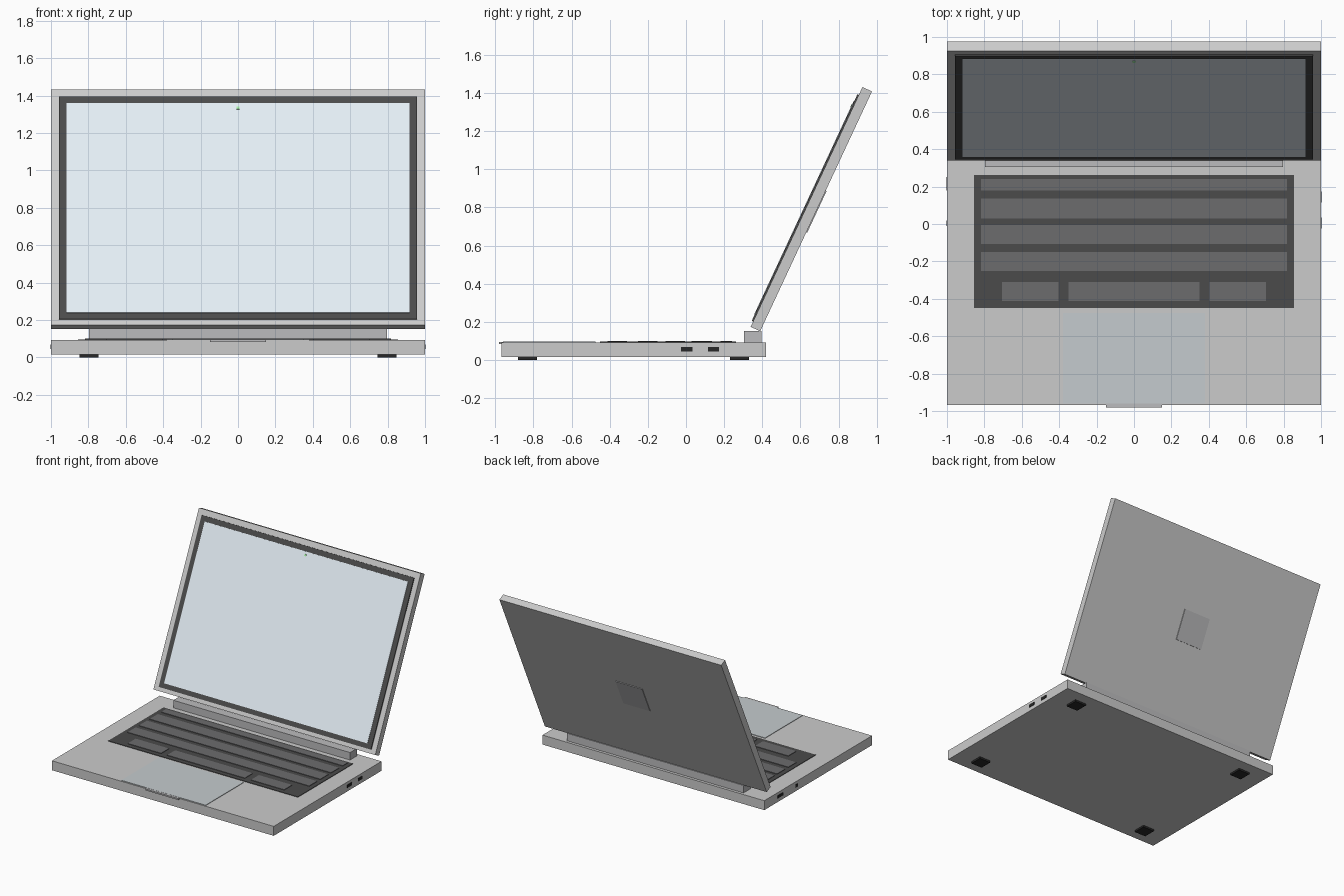
import bpy
import math
from mathutils import Matrix, Vector

if "Cube" in bpy.data.objects:
    bpy.data.objects.remove(bpy.data.objects["Cube"])


def material(name, r, g, b):
    m = bpy.data.materials.new(name)
    m.diffuse_color = (r, g, b, 1)
    m.use_nodes = True
    m.node_tree.nodes["Principled BSDF"].inputs["Base Color"].default_value = m.diffuse_color
    return m


DARK = material("dark_plastic", 0.07, 0.07, 0.07)
KEY = material("key_grey", 0.15, 0.15, 0.155)
BLACK = material("black_rubber", 0.02, 0.02, 0.02)
HINGE = material("hinge_grey", 0.5, 0.5, 0.51)
PAD = material("trackpad_grey", 0.56, 0.6, 0.62)
GLASS = material("screen_glass", 0.78, 0.86, 0.92)
GREEN = material("camera_green", 0.4, 0.9, 0.4)


def box(name, x, y, z, mat=None, frame=None):
    """Box from (min, max) ranges, optionally placed in a tilted frame."""
    bpy.ops.mesh.primitive_cube_add(size=1)
    ob = bpy.context.object
    ob.name = name
    ranges = (x, y, z)
    centre = Vector([(a + b) / 2 for a, b in ranges])
    size = [b - a for a, b in ranges]
    local = Matrix.Translation(centre) @ Matrix.Diagonal((*size, 1))
    ob.data.transform(local)
    if frame:
        ob.matrix_world = frame
    if mat:
        ob.data.materials.append(mat)
    return ob


# Base slab, hinge bar and opening lip
TOP = 0.092
box("base", (-1, 1), (-0.968, 0.42), (0.015, TOP))
box("hinge_bar", (-0.797, 0.797), (0.305, 0.397), (TOP - 0.01, 0.153), HINGE)
box("opening_lip", (-0.15, 0.15), (-0.98, -0.96), (0.083, 0.095), HINGE)

# Rubber feet
for side, sx in (("left", -1), ("right", 1)):
    for end, fy in (("front", -0.83), ("back", 0.28)):
        fx = sx * 0.797
        box(f"foot_{end}_{side}", (fx - 0.05, fx + 0.05), (fy - 0.05, fy + 0.05), (0, 0.02), BLACK)

# Keyboard tray and key rows
box("keyboard_tray", (-0.855, 0.855), (-0.45, 0.262), (TOP - 0.01, 0.096), DARK)
rows = [(0.18, 0.24), (0.03, 0.135), (-0.108, -0.005), (-0.252, -0.15)]
for i, row in enumerate(rows):
    box(f"key_row_{i + 1}", (-0.818, 0.818), row, (TOP, 0.1), KEY)
for name, span in (("left_keys", (-0.705, -0.405)), ("space_bar", (-0.35, 0.35)), ("right_keys", (0.405, 0.705))):
    box(name, span, (-0.412, -0.31), (TOP, 0.1), KEY)

# Trackpad
box("trackpad", (-0.38, 0.38), (-0.96, -0.475), (TOP - 0.01, 0.096), PAD)

# Side ports
for i, (px, y0, y1) in enumerate(((1, -0.025, 0.035), (1, 0.115, 0.173), (-1, 0.18, 0.25), (-1, -0.012, 0.02))):
    box(f"port_{i + 1}", (px - 0.003, px + 0.003), (y0, y1), (0.045, 0.069), BLACK)

# Lid assembly: frame at the lower front edge, local z runs up the lid
LEN = 1.387
lid = Matrix.Translation((0, 0.339, 0.174)) @ Matrix.Rotation(math.radians(-25), 4, "X")
box("lid", (-1, 1), (0, 0.055), (0, LEN), None, lid)
box("screen_bezel", (-0.957, 0.957), (-0.008, 0.01), (0.03, 1.342), DARK, lid)
box("screen", (-0.917, 0.917), (-0.011, 0), (0.067, 1.302), GLASS, lid)
box("camera_light", (-0.008, 0.008), (-0.014, 0), (1.266, 1.282), GREEN, lid)
box("lid_back_plate", (-0.12, 0.12), (0.05, 0.06), (LEN / 2 - 0.12, LEN / 2 + 0.12), HINGE, lid)
